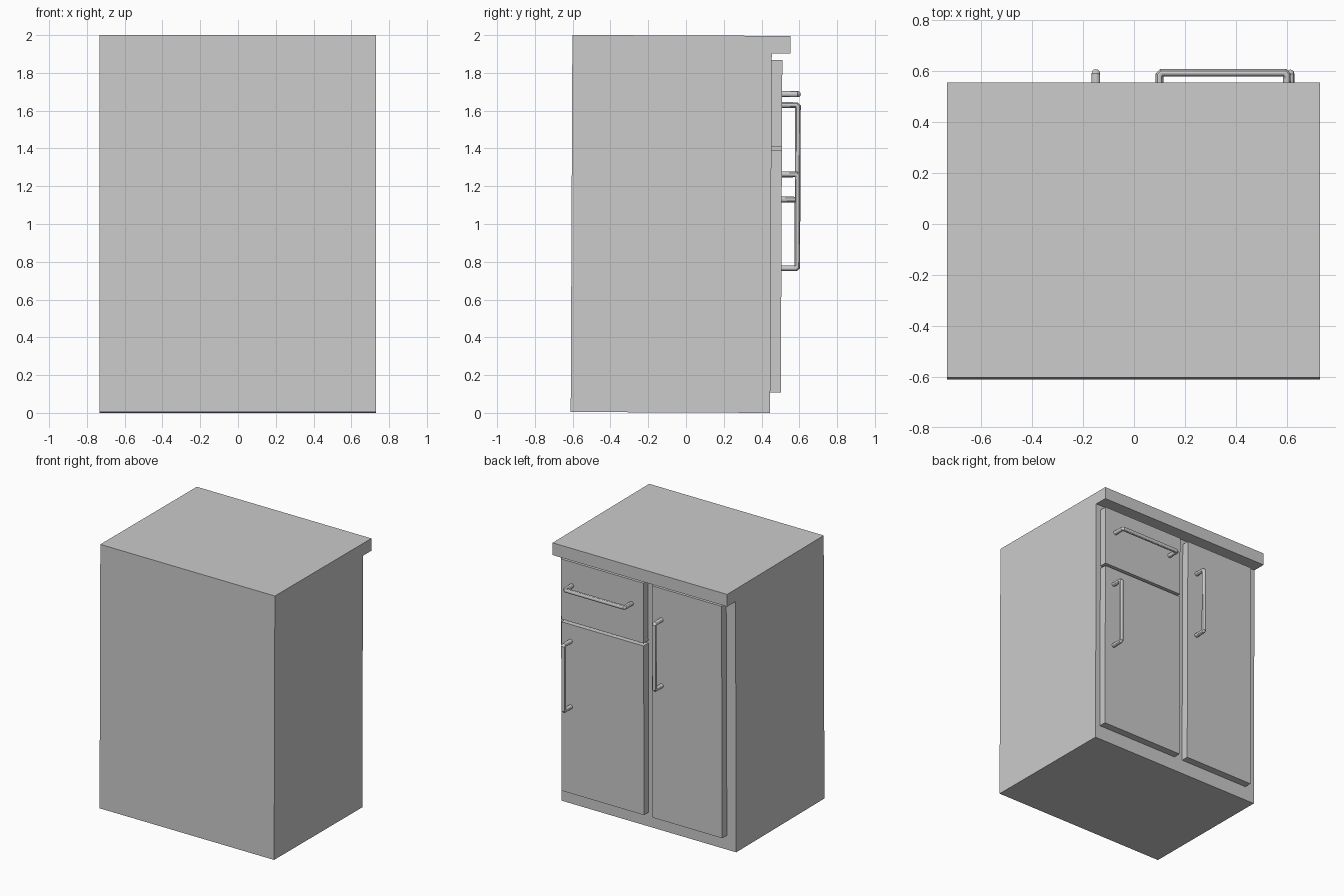
import bpy, bmesh
from mathutils import Matrix, Vector

if "Cube" in bpy.data.objects:
    bpy.data.objects.remove(bpy.data.objects["Cube"])

# the whole cabinet leans back by a hair, pivoting at mid height
LEAN = (Matrix.Translation((0, 0, 1)) @ Matrix.Rotation(-0.0045, 4, 'X')
        @ Matrix.Translation((0, 0, -1)))
FACE, PANEL, BAR = 0.45, 0.506, 0.59   # y of carcass face, panel face, handle bar
RADIUS = 0.016


def prism(name, profile, x0, x1):
    """Extrude a (y, z) profile from x0 to x1."""
    bm = bmesh.new()
    face = bm.faces.new([bm.verts.new((x0, y, z)) for y, z in profile])
    new = bmesh.ops.extrude_face_region(bm, geom=[face])['geom']
    verts = [v for v in new if isinstance(v, bmesh.types.BMVert)]
    bmesh.ops.translate(bm, verts=verts, vec=(x1 - x0, 0, 0))
    bmesh.ops.recalc_face_normals(bm, faces=bm.faces)
    mesh = bpy.data.meshes.new(name)
    bm.to_mesh(mesh)
    bm.free()
    obj = bpy.data.objects.new(name, mesh)
    bpy.context.collection.objects.link(obj)
    obj.matrix_world = LEAN
    return obj


def panel(name, x0, x1, z0, z1):
    return prism(name, [(FACE - 0.01, z0), (PANEL, z0), (PANEL, z1), (FACE - 0.01, z1)], x0, x1)


def handle(name, a, b):
    """Round bar handle between two (x, z) post positions."""
    a, b = Vector((a[0], 0, a[1])), Vector((b[0], 0, b[1]))
    step = (b - a).normalized() * 0.008
    out = Vector((0, 1, 0))
    pts = [a + out * (PANEL - 0.01), a + out * (BAR - 0.008), a + step + out * BAR,
           b - step + out * BAR, b + out * (BAR - 0.008), b + out * (PANEL - 0.01)]
    curve = bpy.data.curves.new(name, 'CURVE')
    curve.dimensions = '3D'
    curve.bevel_depth = RADIUS
    curve.bevel_resolution = 4
    curve.use_fill_caps = True
    spline = curve.splines.new('POLY')
    spline.points.add(len(pts) - 1)
    for p, co in zip(spline.points, pts):
        p.co = (*co, 1)
    obj = bpy.data.objects.new(name, curve)
    bpy.context.collection.objects.link(obj)
    obj.matrix_world = LEAN
    bpy.ops.object.select_all(action='DESELECT')
    obj.select_set(True)
    bpy.context.view_layer.objects.active = obj
    bpy.ops.object.convert(target='MESH')
    bpy.ops.object.shade_smooth_by_angle()


# carcass with overhanging worktop
prism("cabinet_body", [(-0.606, 0.002), (FACE, 0.002), (FACE, 1.905), (0.55, 1.905),
                       (0.55, 1.998), (-0.606, 1.998)], -0.733, 0.73)

# drawer front and the two doors
panel("drawer_front", 0.0, 0.69, 1.413, 1.87)
panel("short_door", 0.0, 0.69, 0.11, 1.393)
panel("tall_door", -0.655, -0.07, 0.11, 1.87)

# bar handles
handle("drawer_handle", (0.10, 1.69), (0.60, 1.69))
handle("short_door_handle", (0.613, 0.768), (0.613, 1.265))
handle("tall_door_handle", (-0.15, 1.132), (-0.15, 1.632))
